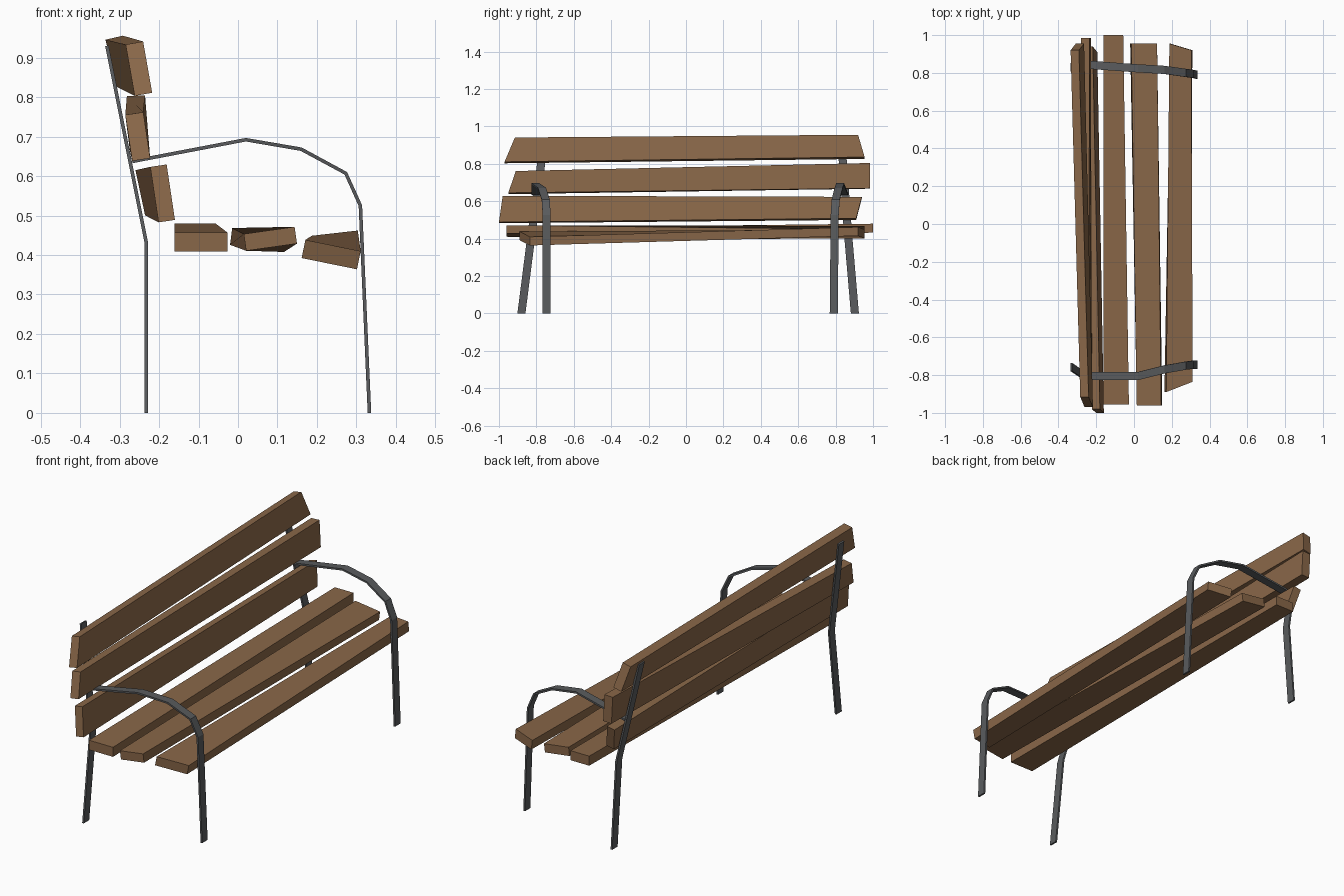
import bpy
import bmesh
import math
from mathutils import Vector

cube = bpy.data.objects.get("Cube")
if cube:
    bpy.data.objects.remove(cube, do_unlink=True)


def make_material(name, colour):
    material = bpy.data.materials.new(name)
    material.use_nodes = True
    material.diffuse_color = colour
    material.node_tree.nodes["Principled BSDF"].inputs["Base Color"].default_value = colour
    return material


wood = make_material("brown wood", (0.25, 0.135, 0.065, 1))
iron = make_material("dark grey iron", (0.1, 0.105, 0.11, 1))


def loft(name, rings, material):
    """Join four-cornered rings into one closed bar."""
    bm = bmesh.new()
    loops = [[bm.verts.new(corner) for corner in ring] for ring in rings]
    for first, second in zip(loops, loops[1:]):
        for i in range(4):
            j = (i + 1) % 4
            bm.faces.new((first[i], first[j], second[j], second[i]))
    bm.faces.new(loops[0])
    bm.faces.new(loops[-1])
    bmesh.ops.recalc_face_normals(bm, faces=bm.faces[:])
    mesh = bpy.data.meshes.new(name)
    bm.to_mesh(mesh)
    bm.free()
    mesh.materials.append(material)
    bpy.context.collection.objects.link(bpy.data.objects.new(name, mesh))


def plank_end(x, z, tilt, width, y_low, y_high, thickness):
    """Tilted rectangular end whose cut may be skewed across its width."""
    angle = math.radians(tilt)
    across = Vector((math.cos(angle), 0, math.sin(angle))) * width / 2
    depth = Vector((-math.sin(angle), 0, math.cos(angle))) * thickness / 2
    low, high = Vector((x, y_low, z)), Vector((x, y_high, z))
    return [low - across - depth, high + across - depth,
            high + across + depth, low - across + depth]


def strip(name, path, width=0.043, thickness=0.009):
    """Flat iron strip bent along a path, with mitred bends."""
    points = [Vector(p) for p in path]
    rings = []
    for i, point in enumerate(points):
        before = points[i] - points[i - 1] if i else points[1] - points[0]
        after = points[i + 1] - points[i] if i + 1 < len(points) else before
        before.y = after.y = 0
        tangent = (before.normalized() + after.normalized()).normalized()
        out = Vector((-tangent.z, 0, tangent.x)) * thickness / 2
        side = Vector((0, width / 2, 0))
        rings.append([point - side - out, point + side - out,
                      point + side + out, point - side + out])
    loft(name, rings, iron)


# Uneven planks: x, z, tilt, width, y of both edges, for the right and left ends
planks = {
    "top_back_plank": (0.045, (-0.251, 0.872, 100, 0.132, -0.97, -0.915),
                       (-0.3, 0.891, 103, 0.122, 0.955, 0.92)),
    "middle_back_plank": (0.046, (-0.254, 0.7, 98.5, 0.118, -0.95, -0.91),
                          (-0.255, 0.736, 93, 0.135, 0.985, 0.985)),
    "lower_back_plank": (0.042, (-0.191, 0.556, 98.5, 0.142, -1, -0.98),
                         (-0.227, 0.562, 102, 0.117, 0.91, 0.94)),
    "rear_seat_plank": (0.048, (-0.094, 0.433, 0, 0.134, -0.955, -0.955),
                        (-0.109, 0.456, 0, 0.104, 1, 1)),
    "middle_seat_plank": (0.043, (0.082, 0.441, 8, 0.13, -0.96, -0.96),
                          (0.051, 0.438, -7.5, 0.138, 0.955, 0.955)),
    "front_seat_plank": (0.047, (0.236, 0.401, -11.5, 0.143, -0.89, -0.835),
                         (0.248, 0.432, 6.5, 0.117, 0.955, 0.92)),
}
for name, (thickness, right_end, left_end) in planks.items():
    loft(name, [plank_end(*right_end, thickness), plank_end(*left_end, thickness)], wood)

# Iron strips in profile; each side leans by its own amount
back_profile = [(-0.232, 0), (-0.232, 0.43), (-0.332, 0.93)]
arm_profile = [(-0.268, 0.637), (0.02, 0.692), (0.16, 0.668),
               (0.273, 0.607), (0.31, 0.525), (0.333, 0)]
sides = {
    "right": ((-0.88, -0.825, -0.757), (-0.805, -0.805, -0.77, -0.75, -0.745, -0.745)),
    "left": ((0.903, 0.866, 0.83), (0.845, 0.824, 0.816, 0.8, 0.795, 0.79)),
}
for side, (back_y, arm_y) in sides.items():
    strip(side + "_back_leg", [(x, y, z) for (x, z), y in zip(back_profile, back_y)])
    strip(side + "_armrest_and_front_leg", [(x, y, z) for (x, z), y in zip(arm_profile, arm_y)])
